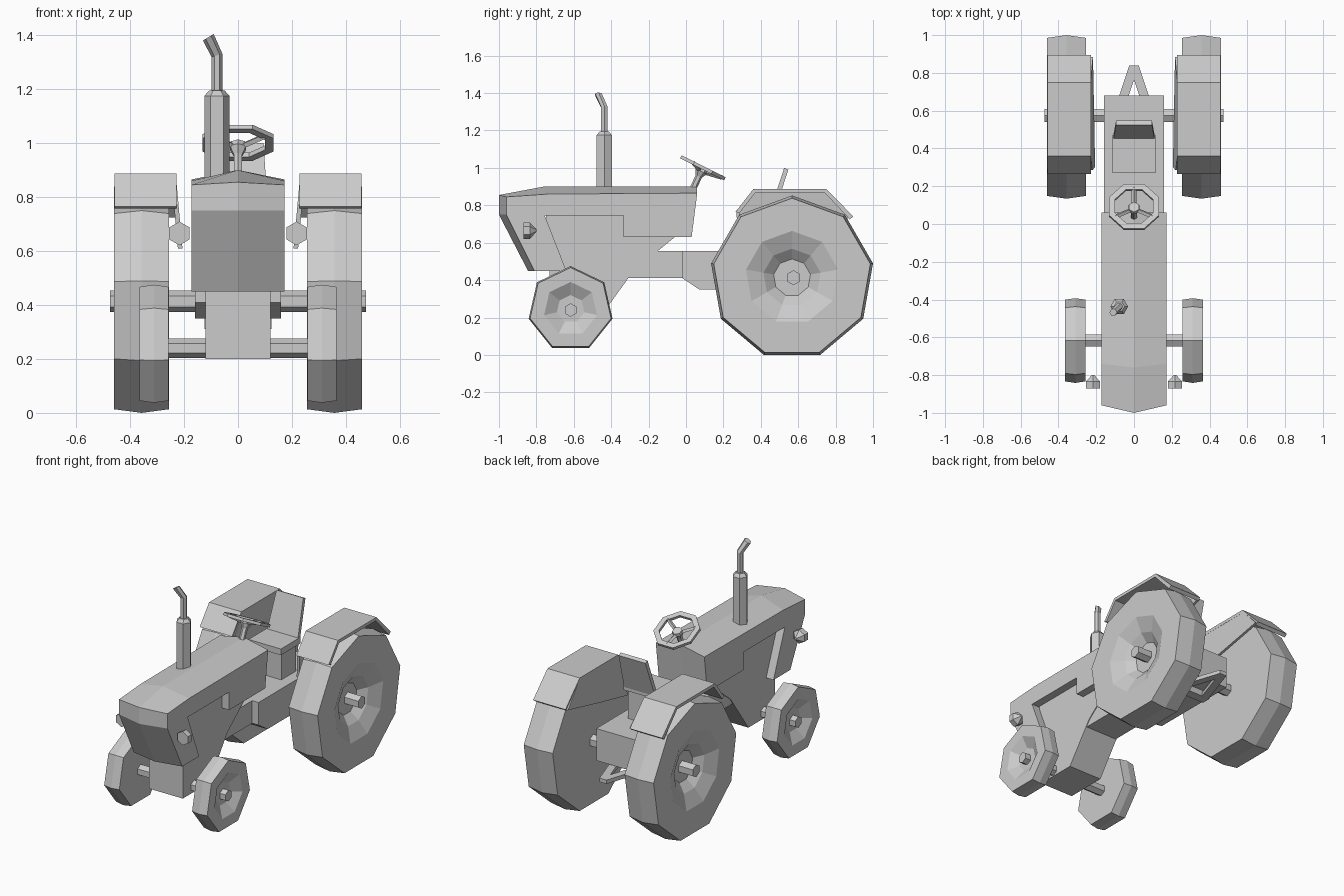
import bpy, bmesh, math
from mathutils import Vector as V

if "Cube" in bpy.data.objects:
    bpy.data.objects.remove(bpy.data.objects["Cube"])


def loft(name, sections, mirror=False):
    """Bridge equal-length closed sections and cap both ends."""
    bm = bmesh.new()
    rings = [[bm.verts.new(p) for p in s] for s in sections]
    for a, b in zip(rings, rings[1:]):
        for i in range(len(a)):
            j = (i + 1) % len(a)
            bm.faces.new((a[i], a[j], b[j], b[i]))
    bm.faces.new(rings[0])
    bm.faces.new(rings[-1])
    bmesh.ops.recalc_face_normals(bm, faces=bm.faces)
    me = bpy.data.meshes.new(name)
    bm.to_mesh(me)
    bm.free()
    ob = bpy.data.objects.new(name, me)
    bpy.context.collection.objects.link(ob)
    if mirror:
        ob.modifiers.new("mirror", 'MIRROR')
    return ob


def prism(name, profile, x0, x1, mirror=False):
    """Extrude a (y, z) side profile from x0 to x1."""
    return loft(name, [[(x, y, z) for y, z in profile] for x in (x0, x1)], mirror)


def turned(name, origin, axis, profile, n, up=(0, 0, 1), mirror=False):
    """Turn (distance, radius) points round an axis, first corner towards up."""
    o, a = V(origin), V(axis).normalized()
    u = (V(up) - a * V(up).dot(a)).normalized()
    v = a.cross(u)
    ang = [2 * math.pi * i / n for i in range(n)]
    return loft(name, [[o + a * t + (u * math.cos(k) + v * math.sin(k)) * r for k in ang]
                       for t, r in profile], mirror)


def rod(name, p, q, r, n=6, up=(0, 0, 1), mirror=False):
    d = V(q) - V(p)
    return turned(name, p, d, [(0, r), (d.length, r)], n, up, mirror)


# Wheels: crowned tyre with a stepped dish on the outside
RY, RZ, FY, FZ = .567, .413, -.617, .245
turned("rear_wheel", (0, RY, RZ), (1, 0, 0),
       [(.255, .425), (.357, .4395), (.46, .425), (.46, .25), (.42, .155), (.375, .1)], 9, mirror=True)
turned("front_wheel", (0, FY, FZ), (1, 0, 0),
       [(.258, .222), (.311, .23), (.365, .222), (.365, .145), (.325, .075)], 7, mirror=True)
rod("rear_axle", (-.475, .575, RZ), (.475, .575, RZ), .04)
rod("front_axle", (-.365, FY, .24), (.365, FY, .24), .036)

# Bonnet: side outline with notch, centre line pushed out to a ridge and nose
side = [(-.96, .845), (-.74, .86), (.06, .865), (.03, .63), (-.335, .63), (-.335, .745),
        (-.755, .745), (-.64, .45), (-.81, .45), (-.96, .75)]
mid = [(-1, .855), (-.76, .9), (.06, .9)] + side[3:8] + [(-.845, .45), (-1, .75)]
loft("bonnet", [[(x, y, z) for y, z in s] for x, s in ((-.172, side), (0, mid), (.172, side))])

# Engine, gearbox and rear body
prism("engine_block", [(-.75, .78), (0, .78), (0, .63), (-.06, .63), (-.28, .45),
                       (-.46, .2), (-.73, .2), (-.73, .45)], -.12, .12)
prism("gearbox", [(-.42, .555), (0, .555), (0, .41), (-.42, .41)], -.115, .115)
prism("rear_body", [(-.02, .555), (.68, .555), (.68, .35), (.07, .35), (-.02, .41)], -.16, .16)

# Seat
prism("seat_pedestal", [(.31, .55), (.31, .75), (.46, .75), (.46, .55)], -.09, .09)
prism("seat_cushion", [(.27, .735), (.27, .775), (.47, .775), (.47, .735)], -.115, .115)
back = [[(x, y, z) for x in (-w, w)] + [(x, y + .022, z - .01) for x in (w, -w)]
        for w, y, z in ((.11, .445, .755), (.095, .525, 1.0))]
loft("seat_back", back)

# Steering wheel: eight-sided ring on a tilted column
hub, axis = V((0, .09, 1.0)), V((0, .447, .894))
turned("steering_hub", hub - axis * .05, axis, [(0, .018), (.03, .035), (.05, .03)], 6)
rod("steering_column", (0, .02, .85), hub - axis * .03, .018)
u, v = V((1, 0, 0)), axis.cross(V((1, 0, 0)))
rim = []
for i in range(9):
    k = math.tau * (i + .5) / 8
    d = u * math.cos(k) + v * math.sin(k)
    rim.append([hub + d * r + axis * h for r, h in
                ((.142, -.008), (.142, .01), (.108, .01), (.108, -.008))])
ring = loft("steering_ring", rim)
bm = bmesh.new()
bm.from_mesh(ring.data)
bmesh.ops.delete(bm, geom=[f for f in bm.faces if len(f.verts) == 4 and
                           abs(f.normal.dot(axis)) < .01 and f.calc_area() < .0008],
                 context='FACES_ONLY')
bmesh.ops.remove_doubles(bm, verts=bm.verts, dist=1e-4)
bm.to_mesh(ring.data)
bm.free()
for i in range(3):
    k = math.tau * i / 3 + math.pi / 2
    rod("steering_spoke", hub - axis * .02,
        hub + (u * math.cos(k) + v * math.sin(k)) * .115, .012, 4, axis)

# Exhaust: silencer, pipe and bent tip
ex, ey = -.078, -.437
turned("exhaust_silencer", (ex, ey, .86), (0, 0, 1), [(0, .047), (.315, .047), (.335, .028)], 6, (1, 0, 0))
rings = [[(x + .02 * math.cos(k * math.pi / 3), y + .02 * math.sin(k * math.pi / 3),
           z + .012 * s * math.cos(k * math.pi / 3)) for k in range(6)]
         for x, y, z, s in ((ex, ey, 1.18, 0), (ex, ey, 1.325, .5), (-.11, -.468, 1.392, 1))]
loft("exhaust_pipe", rings)

# Mudguards: bent cover plus leaning inner plate
outer = [(.265, .765), (.36, .887), (.75, .887), (.895, .74)]
inner = [(.875, .725), (.742, .867), (.37, .867), (.285, .757)]
prism("mudguard_cover", outer + inner, .228, .457, mirror=True)
plate = [(.285, .77), (.365, .88), (.747, .88), (.885, .735), (.57, .665), (.3, .61)]
loft("mudguard_plate", [[(x + (z - .6) * .09, y, z) for y, z in plate] for x in (.205, .222)], mirror=True)

# Headlamps
turned("headlamp", (.217, -.87, .665), (0, 1, 0), [(0, .044), (.035, .044), (.07, .008)], 6, mirror=True)

# Drawbar: two arms meeting behind the body
arm = [[(x, y, z) for x, z in ((cx - .025, .31), (cx + .025, .31), (cx + .025, .335), (cx - .025, .335))]
       for cx, y in ((.1, .54), (0, .84))]
loft("drawbar_arm", arm, mirror=True)
prism("drawbar_mount", [(.5, .31), (.5, .37), (.56, .37), (.56, .31)], -.125, .125)
